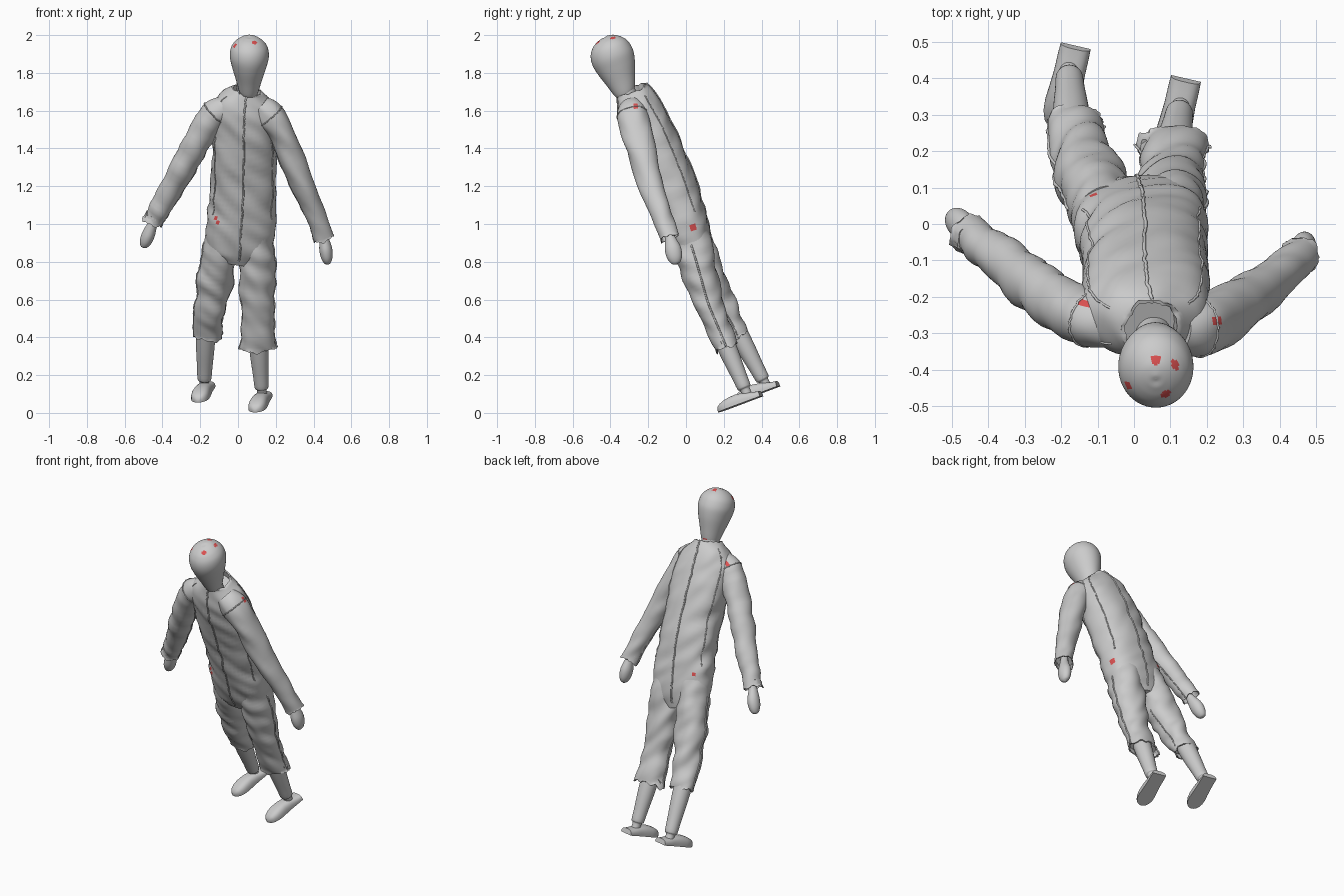
import bpy, bmesh, math, random
from mathutils import Vector, Matrix, noise

if "Cube" in bpy.data.objects:
    bpy.data.objects.remove(bpy.data.objects["Cube"])

random.seed(4)
SEG = 48
parts = []


def finish(name, rings, angle=60):
    """Skin a list of rings into a closed mesh object."""
    bm = bmesh.new()
    vr = [[bm.verts.new(p) for p in r] for r in rings]
    n = len(vr[0])
    for a, b in zip(vr, vr[1:]):
        for i in range(n):
            j = (i + 1) % n
            bm.faces.new((a[i], a[j], b[j], b[i]))
    bm.faces.new(vr[0])
    bm.faces.new(vr[-1])
    bmesh.ops.recalc_face_normals(bm, faces=bm.faces)
    me = bpy.data.meshes.new(name)
    bm.to_mesh(me)
    bm.free()
    me.shade_smooth()
    me.set_sharp_from_angle(angle=math.radians(angle))
    ob = bpy.data.objects.new(name, me)
    bpy.context.collection.objects.link(ob)
    parts.append(ob)
    return ob


def spline(pts, steps):
    """Catmull-Rom interpolation of (x, y, z, half width, half depth)."""
    out = []
    for i in range(len(pts) - 1):
        p = [pts[max(i - 1, 0)], pts[i], pts[i + 1], pts[min(i + 2, len(pts) - 1)]]
        for s in range(steps):
            t = s / steps
            out.append([0.5 * (2 * b + (c - a) * t + (2 * a - 5 * b + 4 * c - d) * t * t
                               + (3 * b - a - 3 * c + d) * t ** 3) for a, b, c, d in zip(*p)])
    return out + [list(pts[-1])]


def loft(name, pts, steps=6, wrinkle=0.0, ragged=0.0, square=1.0):
    """Tube with elliptical sections square to its path; ragged gives a hollow torn hem."""
    sp = spline(pts, steps)
    rings = []
    for k, (x, y, z, rx, ry) in enumerate(sp):
        t = Vector(sp[min(k + 1, len(sp) - 1)][:3]) - Vector(sp[max(k - 1, 0)][:3])
        t.normalize()
        u = (Vector((1, 0, 0)) - t * t.x).normalized()
        v = t.cross(u)
        ring = []
        for i in range(SEG):
            a = 2 * math.pi * i / SEG
            c, s = math.cos(a), math.sin(a)
            d = (u * rx * math.copysign(abs(c) ** square, c)
                 + v * max(ry, 0.001) * math.copysign(abs(s) ** square, s))
            p = Vector((x, y, z)) + d
            if wrinkle:
                q = Vector((p.x * 7, p.y * 9, p.z * 13 + p.x * 10))
                p += d.normalized() * wrinkle * noise.noise(q)
            if ragged and k == len(sp) - 1:
                p += t * ragged * noise.noise(p * 35) + d * random.uniform(-0.02, 0.08)
            ring.append(p)
        rings.append(ring)
    outer = list(rings)
    if ragged:
        c = Vector(sp[-1][:3])
        inner = [c + (p - c) * 0.9 for p in rings[-1]]
        rings += [inner, [p - t * 0.04 for p in inner]]
    finish(name, rings)
    return outer


def seam(name, rings, idx, lo=0, hi=None, r=0.0035):
    """Raised stitched ridge running along a loft."""
    cu = bpy.data.curves.new(name, 'CURVE')
    cu.dimensions = '3D'
    cu.bevel_depth = r
    cu.bevel_resolution = 1
    pts = [ring[idx] for ring in rings[lo:hi]]
    sp = cu.splines.new('POLY')
    sp.points.add(len(pts) - 1)
    for q, p in zip(sp.points, pts):
        q.co = (p.x + random.uniform(-.003, .003), p.y, p.z, 1)
    bpy.context.collection.objects.link(bpy.data.objects.new(name, cu))


# Head and neck
loft("head", [(.056, -.322, 1.690, .045, .050), (.057, -.328, 1.705, .052, .060),
              (.058, -.346, 1.76, .068, .080), (.059, -.370, 1.83, .090, .105),
              (.060, -.389, 1.885, .103, .115), (.060, -.403, 1.93, .098, .106),
              (.060, -.413, 1.96, .079, .085), (.060, -.420, 1.98, .052, .056),
              (.060, -.424, 1.990, .025, .028), (.060, -.425, 1.992, .001, .001)])
loft("neck", [(.05, -.28, 1.60, .055, .055), (.052, -.305, 1.66, .05, .052),
              (.055, -.325, 1.72, .048, .052)], 4)

# Overall torso
torso = loft("suit_torso", [
    (.000, .055, .80, .11, .075), (.010, .038, .86, .170, .106), (.015, -.002, .98, .184, .122),
    (.025, -.046, 1.12, .174, .128), (.030, -.115, 1.30, .168, .132),
    (.030, -.193, 1.48, .174, .133), (.032, -.240, 1.59, .174, .120),
    (.038, -.268, 1.66, .142, .104), (.048, -.288, 1.712, .076, .084)],
    7, .014, .012, .85)
seam("front_zip_seam", torso, 36, 4, r=.005)
seam("back_seam", torso, 12, 4, r=.005)
for nm, i in (("right_front_seam", 44), ("left_front_seam", 28),
              ("right_back_seam", 4), ("left_back_seam", 20)):
    seam(nm, torso, i, 18, 52)

# Sleeves and mitten hands
right_sleeve = loft("right_sleeve", [
    (.115, -.285, 1.62, .06, .07), (.170, -.280, 1.57, .078, .084), (.230, -.260, 1.48, .071, .080),
    (.302, -.215, 1.30, .064, .072), (.388, -.148, 1.10, .058, .062),
    (.435, -.105, .98, .051, .054), (.455, -.085, .925, .054, .054)], 6, .012, .02)
left_sleeve = loft("left_sleeve", [
    (-.050, -.275, 1.63, .06, .065), (-.115, -.262, 1.58, .080, .076), (-.185, -.230, 1.49, .076, .076),
    (-.275, -.170, 1.33, .068, .074), (-.365, -.095, 1.17, .062, .064),
    (-.425, -.048, 1.06, .053, .054), (-.450, -.030, 1.01, .054, .054)], 6, .012, .02)
for side, rings, under in (("right", right_sleeve, 24), ("left", left_sleeve, 0)):
    seam(side + "_sleeve_seam", rings, under, 12)
    seam(side + "_armhole_seam", [[p] for p in rings[6] + rings[6][:1]], 0)
loft("right_hand", [(.445, -.095, .96, .022, .024), (.455, -.084, .925, .024, .028),
                    (.464, -.070, .87, .034, .043), (.470, -.060, .825, .031, .040),
                    (.474, -.053, .795, .018, .024), (.475, -.050, .785, .001, .001)])
loft("left_hand", [(-.435, -.040, 1.04, .022, .024), (-.450, -.030, 1.005, .024, .026),
                   (-.472, -.005, .95, .034, .040), (-.488, .009, .91, .032, .037),
                   (-.500, .018, .882, .019, .022), (-.503, .020, .874, .001, .001)])

# Trouser legs
right_leg = loft("right_trouser_leg", [
    (.092, .000, .97, .095, .105), (.097, .040, .85, .100, .108), (.098, .078, .72, .094, .094),
    (.100, .118, .58, .088, .082), (.105, .172, .45, .084, .068), (.106, .215, .345, .092, .060)],
    7, .018, .022)
left_leg = loft("left_trouser_leg", [
    (-.070, .012, .97, .090, .105), (-.097, .062, .85, .092, .105), (-.118, .115, .72, .092, .092),
    (-.140, .180, .58, .086, .080), (-.155, .240, .48, .078, .068), (-.164, .275, .405, .076, .058)],
    7, .018, .022)
seam("right_outer_leg_seam", right_leg, 0, 5, r=.005)
seam("right_inner_leg_seam", right_leg, 24, 14)
seam("left_outer_leg_seam", left_leg, 24, 5, r=.005)
seam("left_inner_leg_seam", left_leg, 0, 14)

# Shins with narrow ankles
for nm, top, low in (("right_shin", (.105, .185, .42), (.125, .310, .130)),
                     ("left_shin", (-.170, .255, .46), (-.178, .408, .175))):
    a, b = Vector(top), Vector(low)
    rows = [(0, .054), (.4, .049), (.75, .041), (.97, .037), (1.0, .030), (1.03, .026), (1.17, .026)]
    loft(nm, [(*a.lerp(b, f), r, r) for f, r in rows], 3)

# Flat-soled feet, straight heel and round toe
STATIONS = [(0, .042, .030), (.03, .043, .035), (.08, .043, .050), (.13, .046, .057), (.17, .049, .055),
            (.20, .047, .049), (.225, .039, .040), (.24, .027, .030), (.248, .012, .016), (.25, .002, .008)]
for nm, heel in (("right_foot", (.143, .400, .088)), ("left_foot", (-.160, .490, .140))):
    m = (Matrix.Translation(heel) @ Matrix.Rotation(math.radians(-13), 4, 'Z')
         @ Matrix.Rotation(math.radians(20), 4, 'X'))
    rings = []
    for d, w, h in STATIONS:
        ring = []
        for i in range(25):
            a = math.pi * i / 24
            ring.append(m @ Vector((w * math.copysign(abs(math.cos(a)) ** .7, math.cos(a)), -d,
                                    h * abs(math.sin(a)) ** .7)))
        rings.append(ring)
    finish(nm, rings, 40)

# Small red marks painted on the nearest faces
red = bpy.data.materials.new("red_mark")
red.diffuse_color = (.7, .08, .08, 1)
red.use_nodes = True
red.node_tree.nodes["Principled BSDF"].inputs["Base Color"].default_value = red.diffuse_color
bpy.context.view_layer.update()
for s in [(.09, -.47, 1.965), (-.02, -.45, 1.95), (.06, -.375, 2.0), (.115, -.39, 1.985),
          (.06, -.27, 1.72), (.09, -.14, .99), (-.12, -.12, 1.03), (.21, .05, .99),
          (.22, -.27, 1.62), (-.135, -.22, 1.64), (-.11, .10, 1.05), (.15, .055, 1.15), (.19, -.28, 1.37)]:
    s = Vector(s)
    ob = min(parts, key=lambda o: min((v.co - s).length for v in o.data.vertices))
    near = min(ob.data.vertices, key=lambda v: (v.co - s).length).co
    if not ob.data.materials:
        ob.data.materials.append(None)
        ob.data.materials.append(red)
    for f in ob.data.polygons:
        if (f.center - near).length < .014:
            f.material_index = 1
